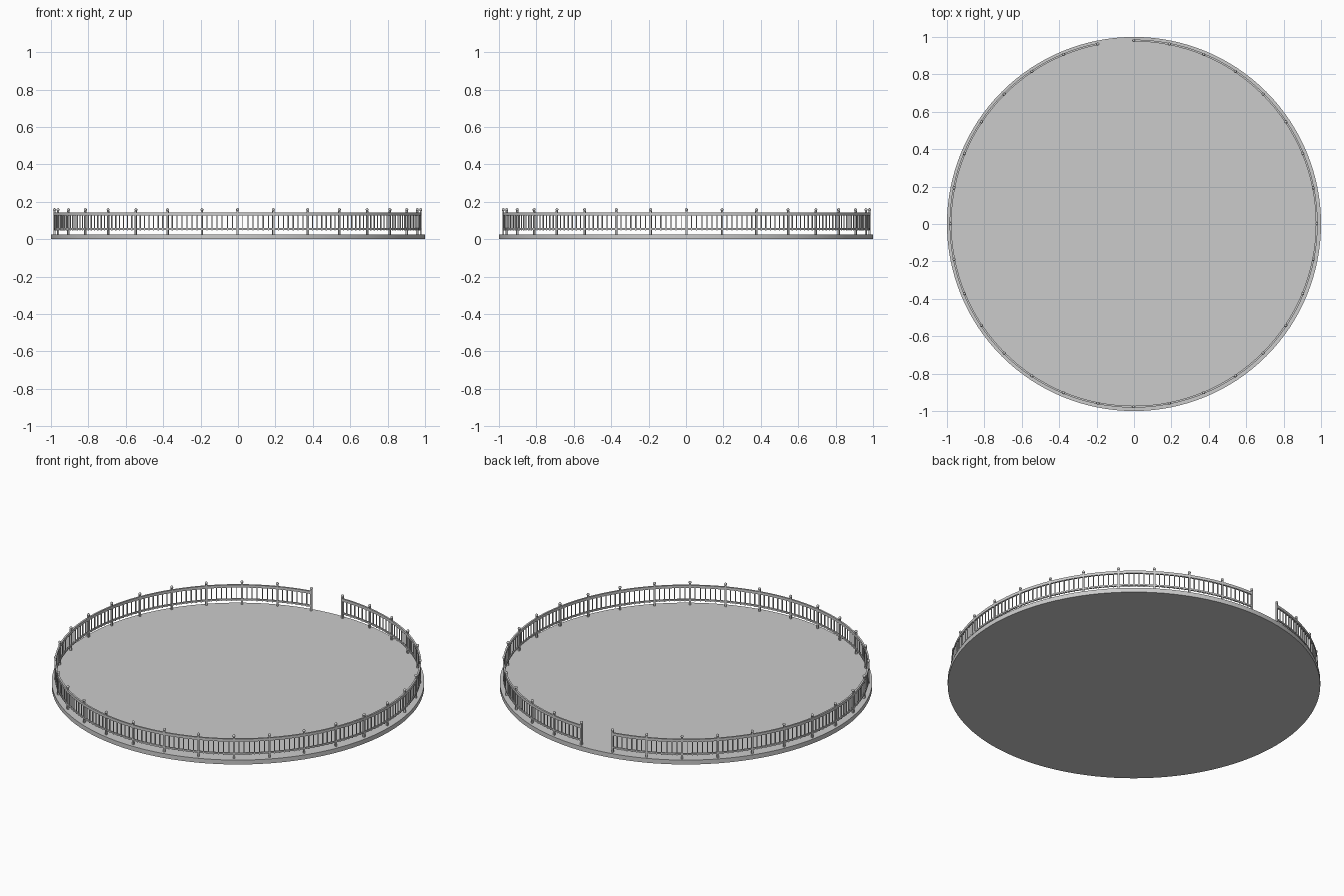
import bpy, bmesh, math
from mathutils import Matrix, Vector

if "Cube" in bpy.data.objects:
    bpy.data.objects.remove(bpy.data.objects["Cube"])

CX, CY, R = -0.002, 0.002, 0.979     # railing centre and radius
POSTS, STEP, PICKETS = 32, math.radians(11.25), 6
START = math.pi / 2


def place(a, z):
    return Matrix.Translation((CX + R * math.cos(a), CY + R * math.sin(a), z)) @ Matrix.Rotation(a, 4, 'Z')


def finish(bm, name, smooth=False):
    bmesh.ops.recalc_face_normals(bm, faces=bm.faces)
    me = bpy.data.meshes.new(name)
    bm.to_mesh(me)
    bm.free()
    ob = bpy.data.objects.new(name, me)
    bpy.context.collection.objects.link(ob)
    if smooth:
        bpy.context.view_layer.objects.active = ob
        ob.select_set(True)
        bpy.ops.object.shade_smooth_by_angle(angle=math.radians(35))
        ob.select_set(False)
    return ob


def box(bm, a, z0, z1, w):
    m = place(a, (z0 + z1) / 2) @ Matrix.Diagonal((w, w, z1 - z0, 1))
    bmesh.ops.create_cube(bm, size=1, matrix=m)


def rail(name, z0, z1, w):
    # rectangular section swept along the open arc
    bm = bmesh.new()
    n = (POSTS - 1) * 4
    rings = []
    for i in range(n + 1):
        m = place(START - STEP * i / 4, 0)
        rings.append([bm.verts.new(m @ Vector(p)) for p in
                      ((-w / 2, 0, z0), (w / 2, 0, z0), (w / 2, 0, z1), (-w / 2, 0, z1))])
    for r, s in zip(rings, rings[1:]):
        for k in range(4):
            bm.faces.new((r[k], r[(k + 1) % 4], s[(k + 1) % 4], s[k]))
    bm.faces.new(rings[0])
    bm.faces.new(rings[-1])
    finish(bm, name, True)


# round floor slab
bm = bmesh.new()
bmesh.ops.create_cone(bm, cap_ends=True, segments=128, radius1=1, radius2=1, depth=0.026,
                      matrix=Matrix.Translation((0, 0, 0.013)))
finish(bm, "floor_slab", True)

# posts down through the slab, and their ball finials
posts, balls = bmesh.new(), bmesh.new()
for i in range(POSTS):
    a = START - STEP * i
    box(posts, a, 0, 0.152, 0.010)
    bmesh.ops.create_uvsphere(balls, u_segments=12, v_segments=8, radius=0.008, matrix=place(a, 0.158))
finish(posts, "railing_posts")
finish(balls, "post_finials", True)

# pickets between posts
bm = bmesh.new()
for i in range(POSTS - 1):
    for k in range(1, PICKETS + 1):
        box(bm, START - STEP * (i + k / (PICKETS + 1)), 0.046, 0.130, 0.005)
finish(bm, "railing_pickets")

# top and bottom rails
rail("top_rail", 0.126, 0.142, 0.010)
rail("bottom_rail", 0.050, 0.059, 0.008)
